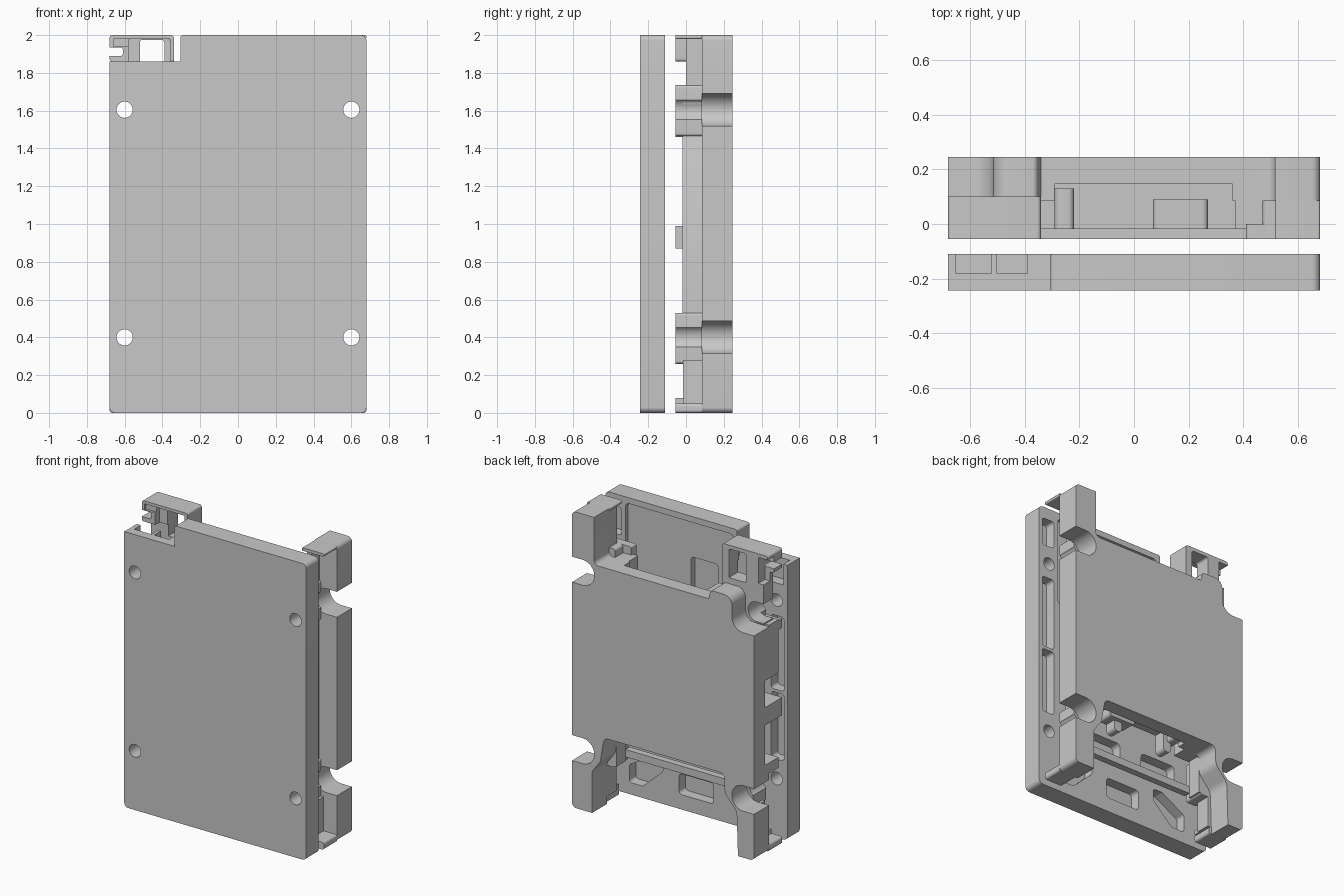
import bpy, bmesh, math
from mathutils import Vector

if "Cube" in bpy.data.objects:
    bpy.data.objects.remove(bpy.data.objects["Cube"])

grey = bpy.data.materials.new("plain_grey")
grey.use_nodes = True
grey.diffuse_color = (0.58, 0.58, 0.58, 1)
grey.node_tree.nodes["Principled BSDF"].inputs["Base Color"].default_value = grey.diffuse_color


def prism(name, pts, y0, y1):
    """Extrude an XZ outline from y0 to y1; a third value rounds that corner."""
    loop = []
    for i, p in enumerate(pts):
        c = Vector(p[:2])
        r = p[2] if len(p) > 2 else 0
        if not r:
            loop.append(c)
            continue
        a = (Vector(pts[i - 1][:2]) - c).normalized()
        b = (Vector(pts[(i + 1) % len(pts)][:2]) - c).normalized()
        t = r / math.tan(a.angle(b) / 2)
        start, end = c + a * t, c + b * t
        mid = c + (a + b).normalized() * (r / math.sin(a.angle(b) / 2))
        u, v = start - mid, end - mid
        ang = u.angle(v)
        for k in range(9):
            s = k / 8
            loop.append(mid + (u * math.sin((1 - s) * ang) + v * math.sin(s * ang)) / math.sin(ang))
    bm = bmesh.new()
    face = bm.faces.new([bm.verts.new((p.x, y0, p.y)) for p in loop])
    ext = bmesh.ops.extrude_face_region(bm, geom=[face])["geom"]
    bmesh.ops.translate(bm, verts=[g for g in ext if isinstance(g, bmesh.types.BMVert)], vec=(0, y1 - y0, 0))
    bmesh.ops.recalc_face_normals(bm, faces=bm.faces)
    mesh = bpy.data.meshes.new(name)
    bm.to_mesh(mesh)
    bm.free()
    ob = bpy.data.objects.new(name, mesh)
    bpy.context.collection.objects.link(ob)
    mesh.materials.append(grey)
    return ob


def box(name, x0, x1, y0, y1, z0, z1, r=0):
    return prism(name, [(x0, z0, r), (x1, z0, r), (x1, z1, r), (x0, z1, r)], y0, y1)


def side_box(name, s, near, far, *rest):
    """Box on side s, given by its distances from the middle."""
    return box(name, min(s * near, s * far), max(s * near, s * far), *rest)


def hole(x, z, r, y0, y1):
    pts = [(x + r * math.cos(k * math.tau / 32), z + r * math.sin(k * math.tau / 32)) for k in range(32)]
    return prism("hole_cutter", pts, y0, y1)


def slot(side, z, r, y0, y1):
    """Round-ended slot that opens through the outer side."""
    x0, x1 = side * (0.6 - r), side * 0.8
    return prism("slot_cutter", [(x0, z - r, r * 0.99), (x1, z - r), (x1, z + r), (x0, z + r, r * 0.99)], y0, y1)


def cut(ob, cutters):
    """Subtract the cutters, then remove them."""
    for c in cutters:
        m = ob.modifiers.new("cut", "BOOLEAN")
        m.operation, m.solver, m.object = "DIFFERENCE", "EXACT", c
        c.hide_render = True
    bpy.context.view_layer.update()
    new = bpy.data.meshes.new_from_object(ob.evaluated_get(bpy.context.evaluated_depsgraph_get()))
    ob.modifiers.clear()
    ob.data = new
    for c in cutters:
        bpy.data.objects.remove(c)


HOLE_Z = (0.4, 1.605)
FRONT, MID, BACK = -0.055, 0.085, 0.245


def side_windows():
    return [box("window", -.8, -.5, -.1, .13, *z) for z in ((.6, .87), (.99, 1.17))]


# Front plate: notched corner, screw holes and pockets on its rear face
plate = prism("front_plate", [(-.68, 0, .03), (.68, 0, .03), (.68, 2, .03), (-.305, 2, .015),
                              (-.305, 1.86), (-.68, 1.86)], -.243, -.11)
cutters = [hole(s * .6, z, .043, -.3, 0) for s in (-1, 1) for z in HOLE_Z]
cutters += [box("pocket", -.28, .53, -.14, 0, 1.35, 1.96, .03),
            box("pocket", -.14, .06, -.18, 0, 1.48, 1.71, .02),
            box("pocket", -.65, -.52, -.18, 0, 1.72, 1.9),
            box("pocket", -.50, -.39, -.18, 0, 1.5, 1.9),
            box("pocket", .56, .655, -.18, 0, 1.73, 1.92, .02),
            box("pocket", -.13, .13, -.18, 0, .1, .24, .025),
            box("pocket", -.42, -.15, -.18, 0, .36, .52, .03),
            box("pocket", .02, .4, -.18, 0, .36, .52, .03)]
for s in (-1, 1):
    cutters += [side_box("pocket", s, .56, .655, -.18, 0, *z, .02) for z in ((.53, .98), (1.0, 1.5))]
    cutters.append(prism("diagonal_pocket", [(s * .5, .08, .02), (s * .5, .2, .02), (s * .32, .3, .02),
                                            (s * .25, .3, .02), (s * .25, .22, .02), (s * .4, .08, .02)], -.18, 0))
cut(plate, cutters)

# Rear shell: thick back wall with one upper and two lower towers
shell = prism("rear_shell", [(.53, 0), (.68, 0, .03), (.68, 2, .03), (.515, 2), (.515, 1.68, .03), (-.34, 1.68),
                             (-.355, 1.74, .02), (-.515, 1.74, .06), (-.515, 1.605), (-.68, 1.605),
                             (-.68, 0, .03), (-.56, 0), (-.55, .3, .08), (-.46, .4, .08), (-.46, .53, .04),
                             (.44, .53, .04), (.47, .36, .05), (.53, .28, .04)], MID, BACK)
cut(shell, [slot(s, z, .086, 0, .3) for s in (-1, 1) for z in HOLE_Z]
    + [box("cavity", -.29, .36, 0, .147, .5, 1.8)] + side_windows())

# Inner rails in front of the back wall; the left one sits well inside the edge
left_rail = box("left_rail", .37, .545, -.018, MID, .53, 1.68)
cut(left_rail, [slot(1, z, .066, -.1, .2) for z in HOLE_Z])
right_rail = box("right_rail", -.68, -.34, -.018, MID, .53, 1.53)
cut(right_rail, [slot(-1, z, .066, -.1, .2) for z in HOLE_Z] + side_windows())

# Screw bosses, legs and feet
for s, name in ((1, "left"), (-1, "right")):
    for label, z in zip(("lower", "upper"), HOLE_Z):
        boss = side_box(f"{name}_{label}_boss", s, .47, .56, FRONT, MID, z - .14, z + .13, .015)
        cut(boss, [slot(s, z, .066, -.1, .2)])
    side_box(name + "_leg", s, .53, .58, -.015, MID, .05, .28)
    side_box(name + "_foot", s, .54, .68, FRONT, MID, 0, .05, .015)
    side_box(name + "_foot_lip", s, .54, .6, FRONT, -.01, .05, .08)
    side_box(name + "_leg_flange", s, .46, .53, -.015, MID, .27, .53)

# Right side: closed upper part and the bar between the windows
box("right_upper_ledge", -.68, -.5, FRONT, MID, 1.46, 1.52)
box("right_middle_bar", -.68, -.5, FRONT, MID, .87, .99)

# Upper left tower: inset core and overhanging cap
box("left_tower_core", .515, .55, 0, MID, 1.70, 1.98)
box("left_tower_cap", .515, .68, FRONT, MID, 1.98, 2, .008)
box("left_tower_tab", .41, .515, FRONT, 0, 1.46, 1.735, .01)

# Crossbars, ledges and guide stubs inside the frame
box("lower_crossbar", -.46, .46, FRONT, -.01, .3, .35)
box("upper_crossbar", -.34, .37, -.018, .147, .62, .7)
box("guide_boss", .07, .27, -.018, .09, .55, 1.1, .02)
box("corner_rib", -.29, -.22, -.018, .13, .55, 1.66, .02)
for i, x in enumerate((-.25, .15)):
    box(f"guide_stub_{i + 1}", x, x + .06, -.018, .06, .48, .64, .025)

# Latch corner: hooked front part on a windowed upright
latch = box("latch_corner", -.68, -.34, FRONT, .1, 1.86, 2, .015)
cut(latch, [box("window", -.52, -.39, -.2, .2, 1.8, 1.975, .015),
            box("hook_slot", -.8, -.61, -.2, .2, 1.89, 1.935, .012),
            box("front_recess", -.58, -.36, -.2, -.01, 1.8, 1.98, .015),
            box("upper_recess", -.66, -.36, -.2, -.04, 1.94, 1.98),
            box("rear_recess", -.8, -.61, .03, .2, 1.8, 1.975)])
upright = box("latch_upright", -.65, -.34, 0, .1, 1.53, 1.87)
cut(upright, [slot(-1, 1.605, .066, -.1, .2), box("window", -.52, -.39, -.2, .2, 1.78, 1.9),
              box("outer_recess", -.8, -.61, .03, .2, 1.8, 1.9)])

# Smooth shading with sharp edges kept
bpy.ops.object.select_all(action="DESELECT")
for ob in bpy.context.scene.objects:
    if ob.type == "MESH" and grey.name in ob.data.materials:
        ob.select_set(True)
        bpy.context.view_layer.objects.active = ob
bpy.ops.object.shade_smooth_by_angle(angle=math.radians(30))
